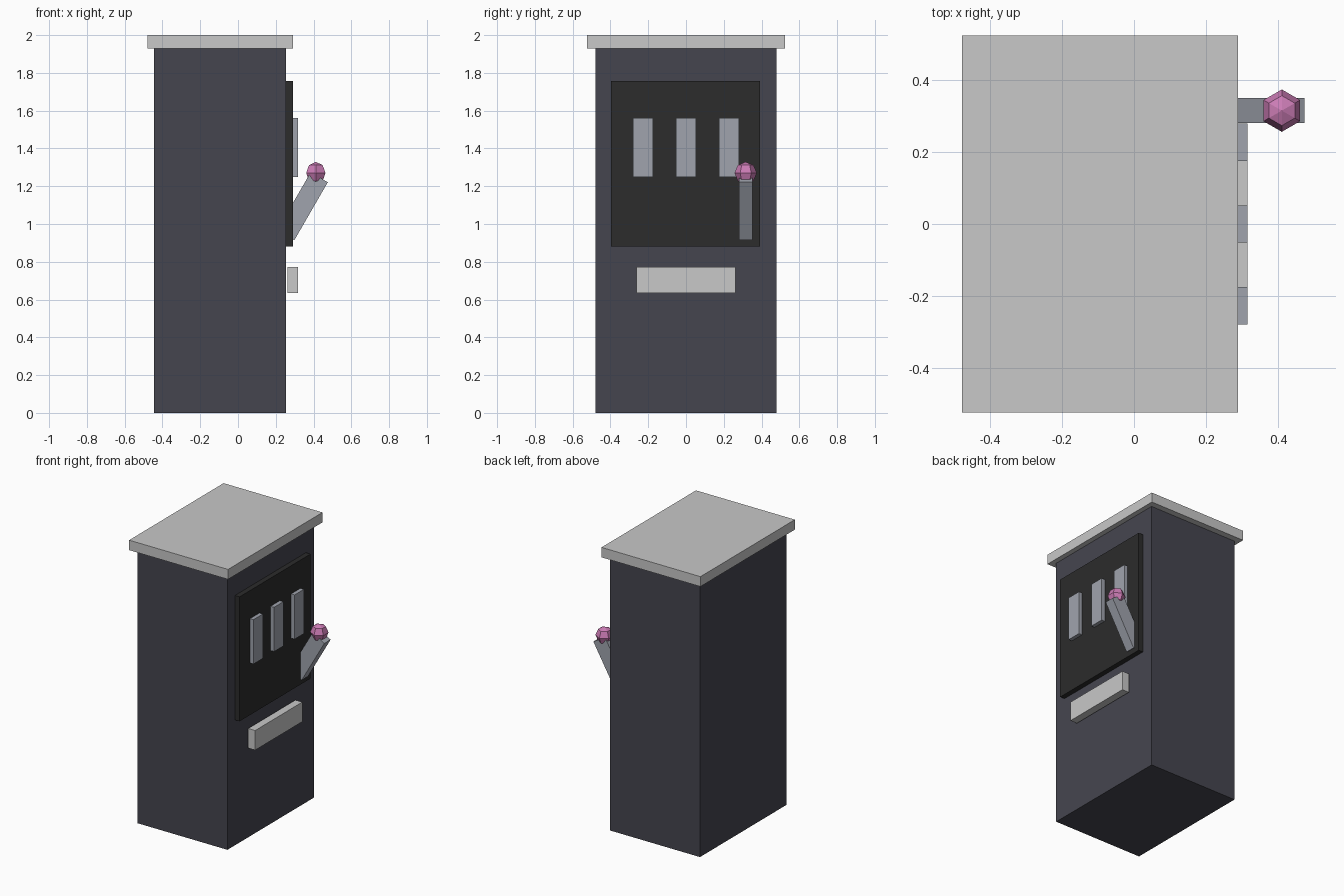
import bpy, bmesh, math
from mathutils import Matrix

if "Cube" in bpy.data.objects:
    bpy.data.objects.remove(bpy.data.objects["Cube"])


def material(name, rgb):
    m = bpy.data.materials.new(name)
    m.diffuse_color = (*rgb, 1)
    m.use_nodes = True
    m.node_tree.nodes["Principled BSDF"].inputs["Base Color"].default_value = m.diffuse_color
    return m


slate = material("dark slate", (0.060, 0.060, 0.078))
light = material("light grey", (0.58, 0.58, 0.58))
black = material("near black", (0.025, 0.025, 0.025))
steel = material("steel grey", (0.35, 0.37, 0.42))
pink = material("pink", (0.60, 0.20, 0.46))


def finish(bm, name, mat, location):
    mesh = bpy.data.meshes.new(name)
    bm.to_mesh(mesh)
    bm.free()
    mesh.materials.append(mat)
    ob = bpy.data.objects.new(name, mesh)
    ob.location = location
    bpy.context.collection.objects.link(ob)
    return ob


def box(name, mat, x, y, z):
    """Box from (min, max) ranges on each axis."""
    bm = bmesh.new()
    bmesh.ops.create_cube(bm, size=1)
    bmesh.ops.scale(bm, vec=[b - a for a, b in (x, y, z)], verts=bm.verts)
    return finish(bm, name, mat, [(a + b) / 2 for a, b in (x, y, z)])


# Cabinet and overhanging lid
box("cabinet", slate, (-0.445, 0.254), (-0.48, 0.48), (0, 1.93))
box("lid", light, (-0.48, 0.29), (-0.525, 0.525), (1.93, 2.0))

# Display panel with three reels
box("display_panel", black, (0.254, 0.29), (-0.397, 0.393), (0.882, 1.758))
for i, y in enumerate((-0.228, 0, 0.228)):
    box(f"reel_{i + 1}", steel, (0.29, 0.317), (y - 0.052, y + 0.052), (1.248, 1.56))

# Payout tray
box("payout_tray", light, (0.263, 0.317), (-0.262, 0.262), (0.635, 0.773))

# Tilted pull lever
lever = box("lever", steel, (0.289, 0.394), (0.281, 0.351), (0.917, 1.271))
lever.rotation_euler.y = math.radians(30)

# Six-sided faceted knob, with corners pointing along y
bm = bmesh.new()
bmesh.ops.create_uvsphere(bm, u_segments=6, v_segments=4, radius=0.059)
if max(v.co.x for v in bm.verts) > max(v.co.y for v in bm.verts):
    bmesh.ops.rotate(bm, verts=bm.verts, matrix=Matrix.Rotation(math.pi / 2, 3, 'Z'))
finish(bm, "lever_knob", pink, (0.412, 0.316, 1.27))
